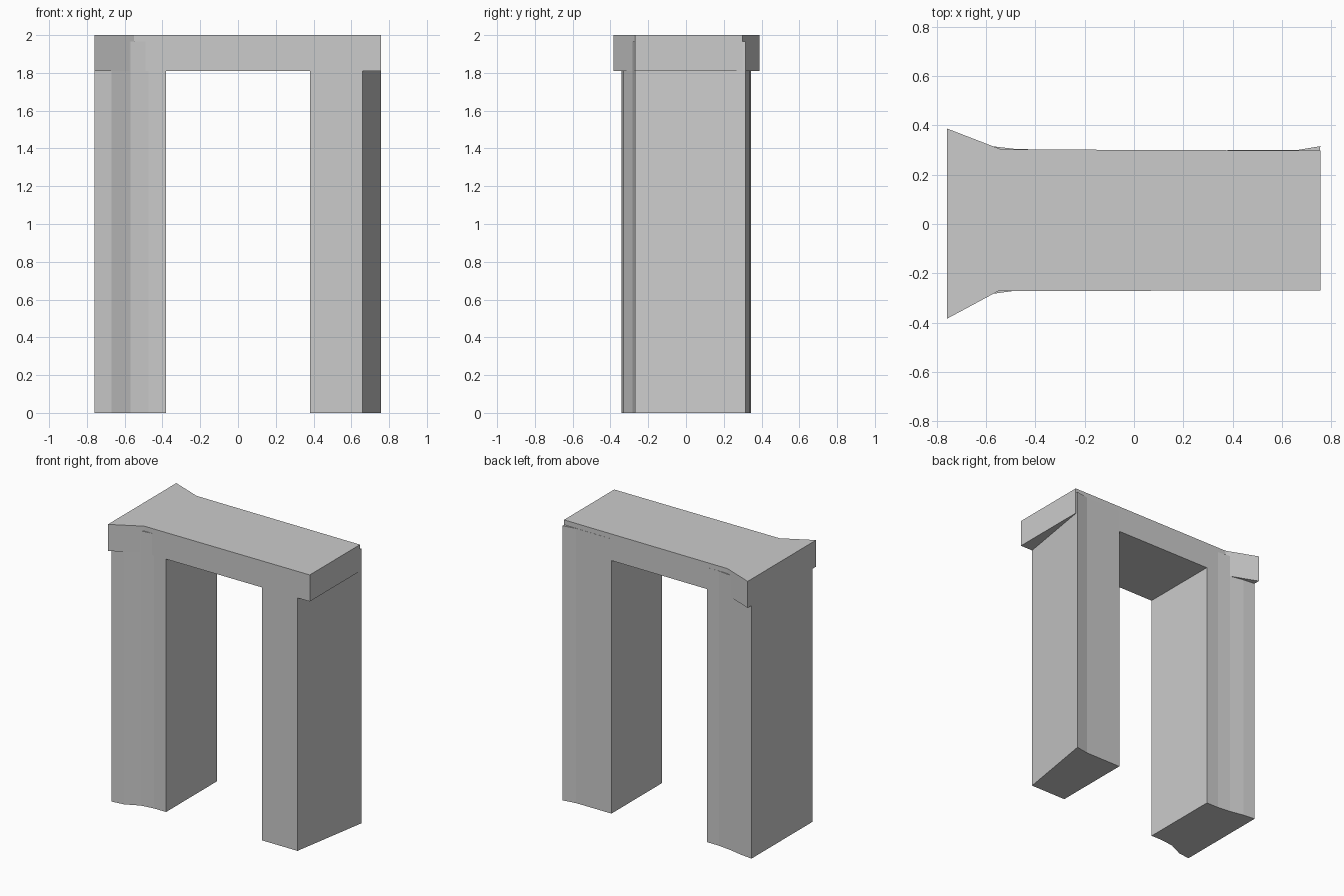
import bpy
import bmesh

# Remove the default cube
cube = bpy.data.objects.get("Cube")
if cube:
    bpy.data.objects.remove(cube, do_unlink=True)

# Single plain stone colour
stone = bpy.data.materials.new("pale_grey_stone")
stone.use_nodes = True
colour = (0.6, 0.6, 0.6, 1)
stone.diffuse_color = colour
shader = stone.node_tree.nodes["Principled BSDF"]
shader.inputs["Base Color"].default_value = colour
shader.inputs["Roughness"].default_value = 0.8


def extrude_plan(name, plan, bottom, top):
    """Raise a counter-clockwise floor plan into a solid prism."""
    bm = bmesh.new()
    face = bm.faces.new([bm.verts.new((x, y, bottom)) for x, y in plan])
    raised = bmesh.ops.extrude_face_region(bm, geom=[face])
    verts = [v for v in raised["geom"] if isinstance(v, bmesh.types.BMVert)]
    bmesh.ops.translate(bm, verts=verts, vec=(0, 0, top - bottom))
    bmesh.ops.recalc_face_normals(bm, faces=bm.faces)
    mesh = bpy.data.meshes.new(name)
    bm.to_mesh(mesh)
    bm.free()
    mesh.materials.append(stone)
    obj = bpy.data.objects.new(name, mesh)
    bpy.context.collection.objects.link(obj)
    return obj


LEG_TOP = 1.965

# Flared post: front edge runs outward, back edge returns inward
flared_plan = [
    (-0.76, -0.342), (-0.67, -0.33), (-0.57, -0.283), (-0.475, -0.27),
    (-0.38, -0.27),
    (-0.38, 0.303), (-0.475, 0.304), (-0.57, 0.315), (-0.67, 0.335),
    (-0.76, 0.345),
]
extrude_plan("flared_post", flared_plan, 0, LEG_TOP)

# Tapered post: outer face slants inward towards the front
tapered_plan = [(0.38, -0.27), (0.66, -0.27), (0.757, 0.316),
                (0.66, 0.3), (0.38, 0.3)]
extrude_plan("tapered_post", tapered_plan, 0, LEG_TOP)

# Lintel: straight beam that flares at one end
lintel_plan = [
    (-0.76, -0.385), (-0.55, -0.272), (0.757, -0.27),
    (0.757, 0.298), (-0.54, 0.303), (-0.76, 0.388),
]
extrude_plan("lintel", lintel_plan, 1.81, 2.0)
